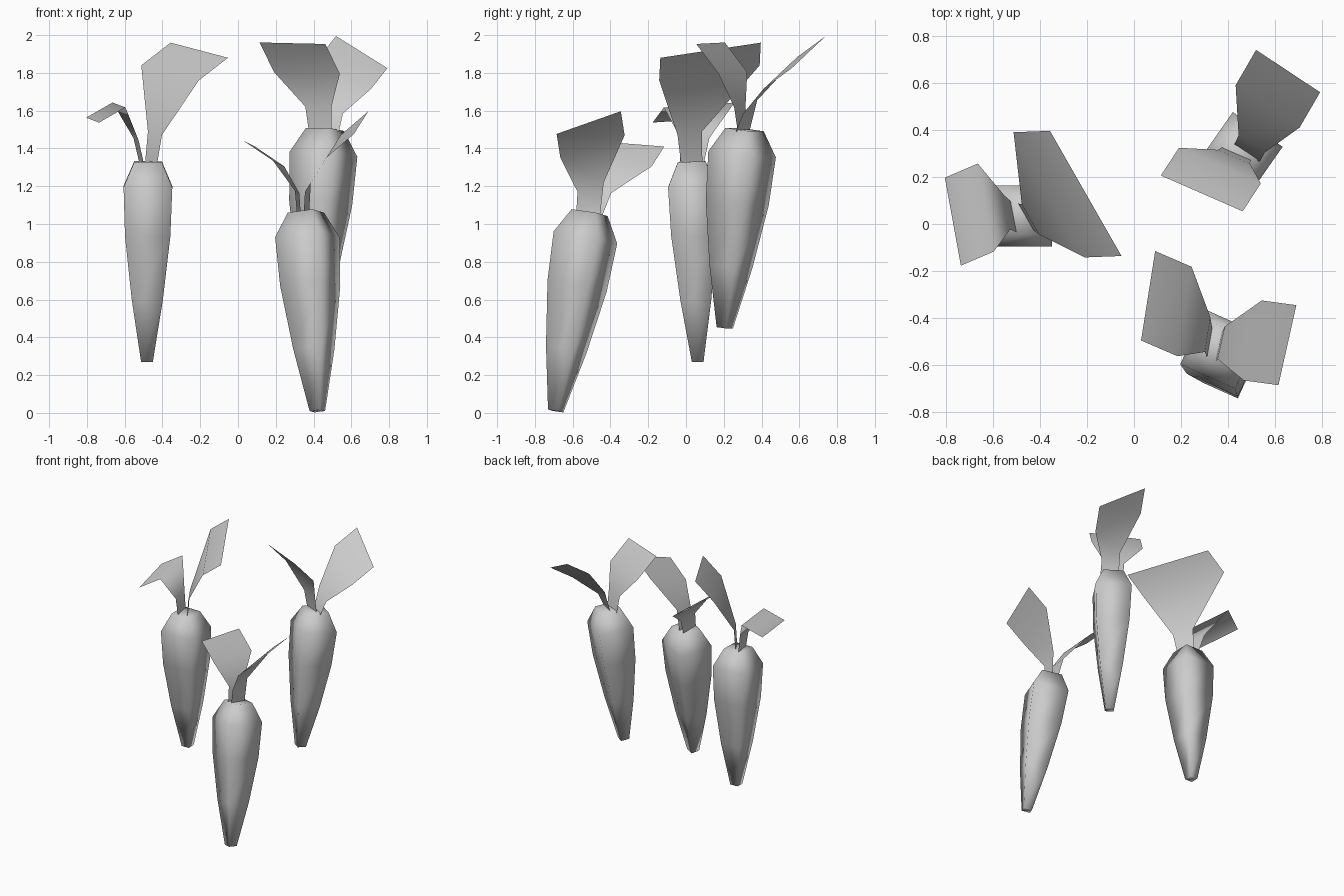
import bpy
import bmesh
from mathutils import Vector, Matrix

default_cube = bpy.data.objects.get("Cube")
if default_cube:
    bpy.data.objects.remove(default_cube, do_unlink=True)

# One plain grey for roots and leaves
grey = bpy.data.materials.new("plain_grey")
grey.use_nodes = True
GREY_VALUE = (0.6, 0.6, 0.6, 1)
grey.diffuse_color = GREY_VALUE
grey.node_tree.nodes["Principled BSDF"].inputs["Base Color"].default_value = GREY_VALUE

# Root outline: (fraction of the length from the tip, half width)
ROOT_PROFILE = [(0, 0.031), (0.31, 0.082), (0.63, 0.12), (0.875, 0.129), (1, 0.073)]


def finish(bm, name):
    """Turn a bmesh into a smooth, grey object."""
    mesh = bpy.data.meshes.new(name)
    bm.to_mesh(mesh)
    bm.free()
    mesh.materials.append(grey)
    for polygon in mesh.polygons:
        polygon.use_smooth = True
    obj = bpy.data.objects.new(name, mesh)
    bpy.context.collection.objects.link(obj)
    return obj


def make_root(name, tip, crown, turn):
    """Four-sided tapered root running from its tip up to its crown."""
    tip, crown = Vector(tip), Vector(crown)
    axis = crown - tip
    lean = Vector((0, 0, 1)).rotation_difference(axis).to_matrix()
    frame = lean @ Matrix.Rotation(turn, 3, "Z")
    corners = [(-1, -1), (1, -1), (1, 1), (-1, 1)]
    bm = bmesh.new()
    rings = []
    for fraction, half in ROOT_PROFILE:
        centre = tip + axis * fraction
        rings.append([bm.verts.new(centre + frame @ Vector((x * half, y * half, 0)))
                      for x, y in corners])
    for lower, upper in zip(rings, rings[1:]):
        for i in range(4):
            j = (i + 1) % 4
            bm.faces.new((lower[i], lower[j], upper[j], upper[i]))
    bm.faces.new(rings[0][::-1])
    bm.faces.new(rings[-1])
    bmesh.ops.recalc_face_normals(bm, faces=bm.faces)
    finish(bm, name)


def make_leaf(name, base, neck, middle, end, half_span):
    """Thin bent leaf: a narrow stalk opening into a broad blade."""
    blade = Vector(half_span)
    stalk = blade.normalized() * 0.075
    foot = Vector((blade.x, blade.y, 0)).normalized() * 0.065
    bm = bmesh.new()
    rows = []
    for centre, half in zip((base, neck, middle, end), (foot, stalk, blade, blade)):
        centre = Vector(centre)
        rows.append((bm.verts.new(centre - half), bm.verts.new(centre + half)))
    for (a, b), (c, d) in zip(rows, rows[1:]):
        bm.faces.new((a, b, d, c))
    finish(bm, name)


# Right-hand root, upright, with a drooping leaf and a broad tall leaf
make_root("right_root", (-0.482, 0.062, 0.27), (-0.476, 0.03, 1.33), 0)
make_leaf("right_drooping_leaf", (-0.51, 0.03, 1.32), (-0.54, 0.05, 1.45),
          (-0.63, 0.07, 1.63), (-0.77, 0.01, 1.55), (0.034, -0.187, -0.013))
make_leaf("right_tall_leaf", (-0.46, 0.03, 1.32), (-0.44, 0.02, 1.48),
          (-0.36, 0.124, 1.8), (-0.205, 0.13, 1.92), (0.152, -0.266, -0.04))

# Back root, raised and leaning back
make_root("back_root", (0.4, 0.205, 0.45), (0.46, 0.31, 1.5), -0.61)
make_leaf("back_inner_leaf", (0.435, 0.3, 1.49), (0.425, 0.285, 1.62),
          (0.365, 0.248, 1.8), (0.288, 0.13, 1.957), (0.174, -0.076, -0.004))
make_leaf("back_outer_leaf", (0.48, 0.3, 1.49), (0.5, 0.34, 1.62),
          (0.568, 0.5, 1.8), (0.655, 0.65, 1.91), (0.136, -0.09, -0.085))

# Front root, lowest, leaning towards the middle
make_root("front_root", (0.42, -0.69, 0.01), (0.36, -0.51, 1.06), -0.43)
make_leaf("front_inner_leaf", (0.322, -0.505, 1.05), (0.313, -0.47, 1.17),
          (0.215, -0.372, 1.32), (0.06, -0.305, 1.425), (-0.03, -0.19, 0.015))
make_leaf("front_outer_leaf", (0.362, -0.518, 1.05), (0.37, -0.505, 1.195),
          (0.505, -0.495, 1.41), (0.652, -0.515, 1.537), (-0.038, -0.17, -0.06))
